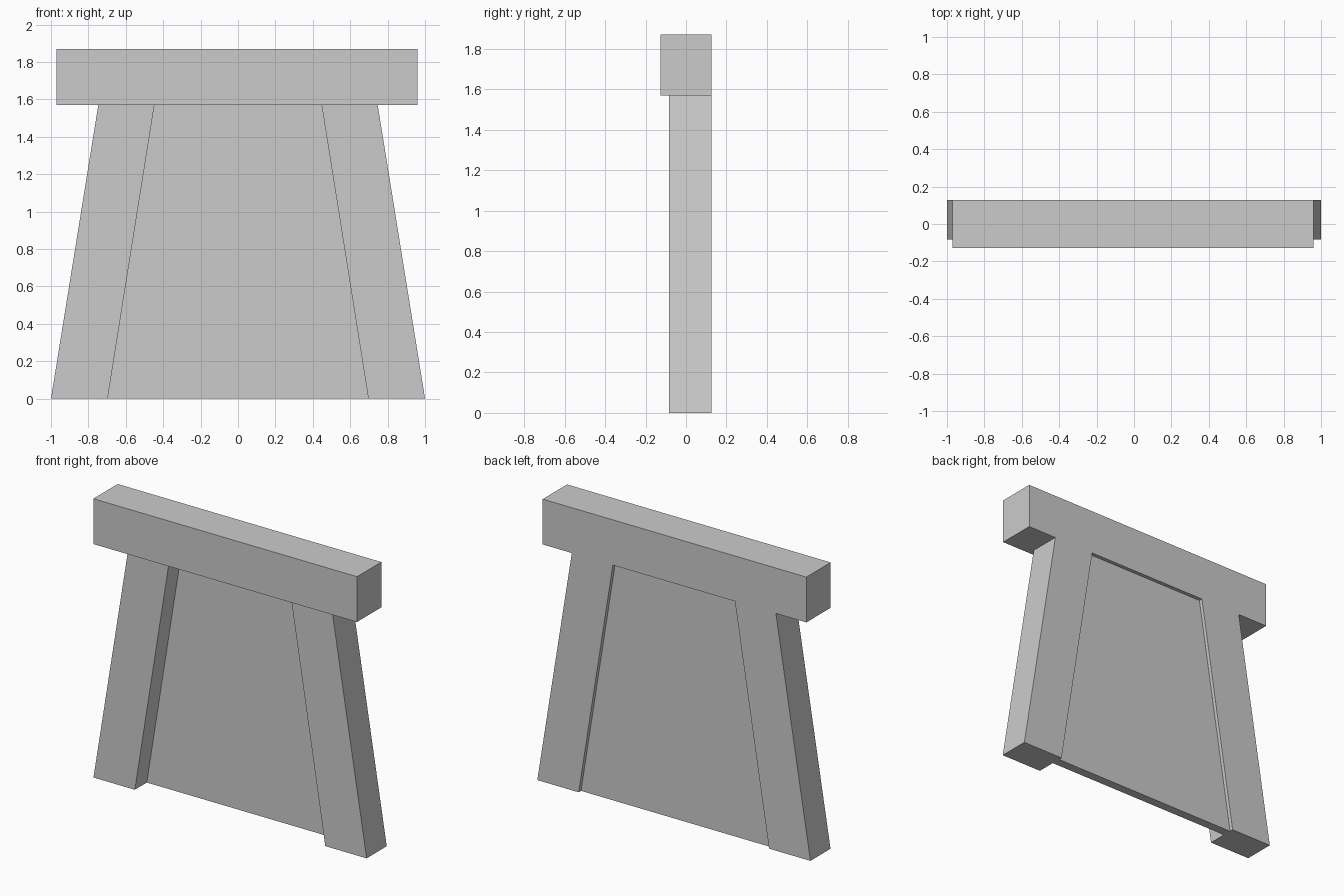
import bpy

if "Cube" in bpy.data.objects:
    bpy.data.objects.remove(bpy.data.objects["Cube"])


def prism(name, profile, y0, y1):
    """Extrude an x-z outline (counter-clockwise seen from the front) from y0 to y1."""
    n = len(profile)
    verts = [(x, y, z) for y in (y0, y1) for x, z in profile]
    faces = [tuple(range(n)), tuple(reversed(range(n, 2 * n)))]
    faces += [(i, i + n, (i + 1) % n + n, (i + 1) % n) for i in range(n)]
    mesh = bpy.data.meshes.new(name)
    mesh.from_pydata(verts, [], faces)
    mesh.update()
    obj = bpy.data.objects.new(name, mesh)
    bpy.context.collection.objects.link(obj)
    return obj


TOP, BEAM_TOP = 1.57, 1.87      # underside and top of the lintel
OUT_B, OUT_T = 1.0, 0.747       # outer leg edge at bottom / top
IN_B, IN_T = 0.697, 0.447       # inner leg edge at bottom / top
BACK = 0.127

# leaning leg, mirrored to the other side
legs = prism("door_legs", [(IN_B, 0), (OUT_B, 0), (OUT_T, TOP), (IN_T, TOP)], -0.083, BACK)
mirror = legs.modifiers.new("mirror", 'MIRROR')
mirror.use_axis[0] = True
mirror.use_mirror_merge = False

# recessed door panel between the legs
prism("door_panel", [(-IN_B, 0), (IN_B, 0), (IN_T, TOP), (-IN_T, TOP)], 0.042, 0.102)

# lintel across the top
prism("lintel", [(-0.97, TOP), (0.96, TOP), (0.96, BEAM_TOP), (-0.97, BEAM_TOP)], -BACK, BACK)
